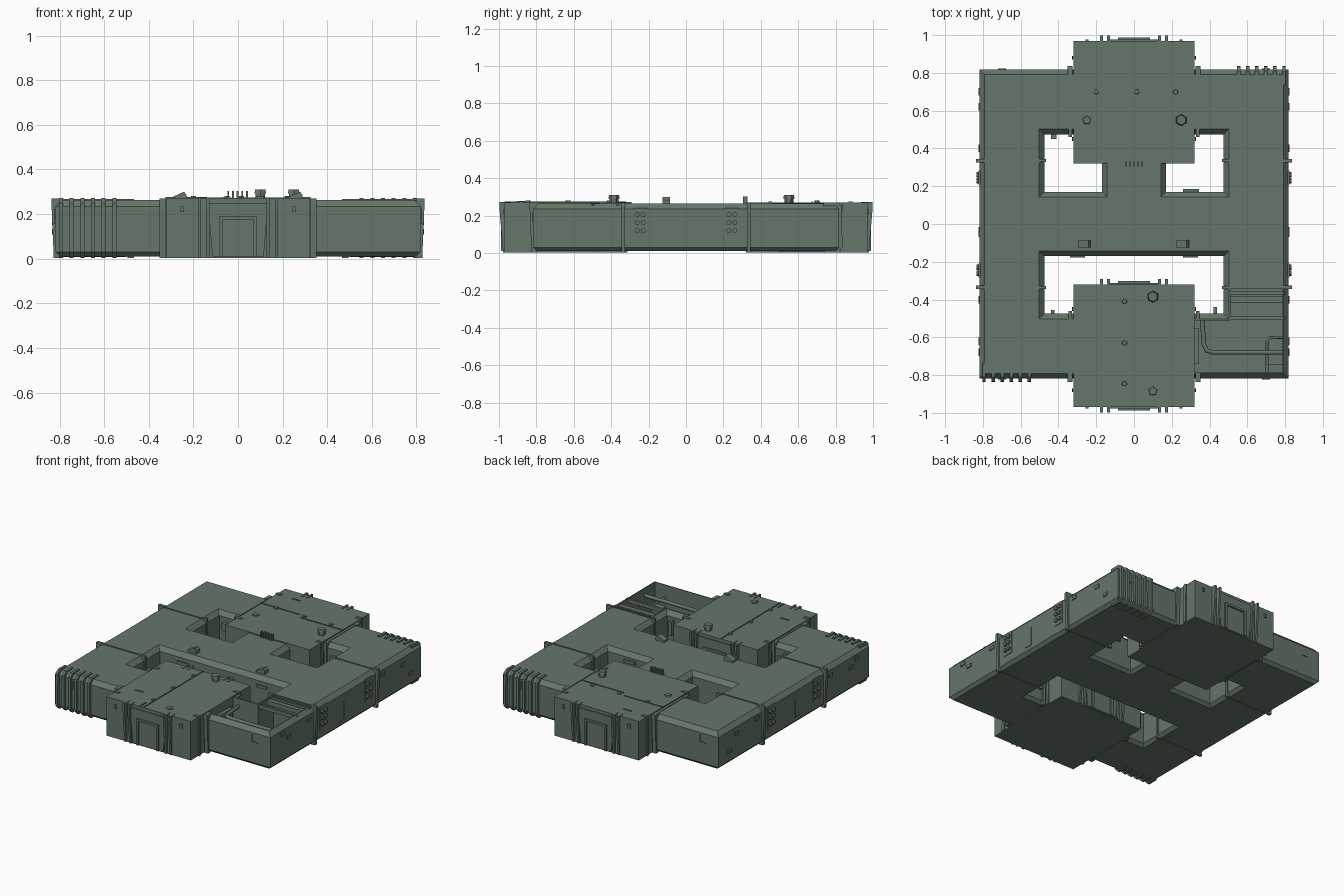
import bpy, bmesh, math
from mathutils import Vector, Matrix

if "Cube" in bpy.data.objects:
    bpy.data.objects.remove(bpy.data.objects["Cube"])

hull_mat = bpy.data.materials.new("grey_green_hull")
hull_mat.diffuse_color = (0.132, 0.180, 0.145, 1)
hull_mat.use_nodes = True
hull_mat.node_tree.nodes["Principled BSDF"].inputs["Base Color"].default_value = hull_mat.diffuse_color


def finish(bm, name):
    bmesh.ops.recalc_face_normals(bm, faces=bm.faces)
    me = bpy.data.meshes.new(name)
    bm.to_mesh(me)
    bm.free()
    ob = bpy.data.objects.new(name, me)
    me.materials.append(hull_mat)
    bpy.context.collection.objects.link(ob)
    return ob


def add_box(bm, x0, x1, y0, y1, z0, z1):
    m = Matrix.Translation(((x0 + x1) / 2, (y0 + y1) / 2, (z0 + z1) / 2)) @ \
        Matrix.Diagonal((abs(x1 - x0), abs(y1 - y0), abs(z1 - z0), 1))
    bmesh.ops.create_cube(bm, size=1, matrix=m)


def boxes(name, items):
    bm = bmesh.new()
    for it in items:
        add_box(bm, *it)
    return finish(bm, name)


def add_prism(bm, pts, offset):
    """Closed outline extruded along an offset vector."""
    a = [bm.verts.new(p) for p in pts]
    b = [bm.verts.new(Vector(p) + Vector(offset)) for p in pts]
    n = len(pts)
    bm.faces.new(a)
    bm.faces.new(b[::-1])
    for i in range(n):
        bm.faces.new((a[i], a[(i + 1) % n], b[(i + 1) % n], b[i]))


def add_cyl(bm, loc, r1, r2, h, seg=6, axis='Z', turn=0):
    rot = Matrix.Rotation(turn, 4, 'Z')
    if axis == 'X':
        rot = Matrix.Rotation(math.pi / 2, 4, 'Y')
    bmesh.ops.create_cone(bm, cap_ends=True, segments=seg, radius1=r1, radius2=r2, depth=h,
                          matrix=Matrix.Translation(loc) @ rot)


def corridor(name, x0, x1, y0, y1):
    """Block with chamfered roof edge and small chamfer under."""
    bm = bmesh.new()
    rings = []
    for z, d in ((0.01, 0.02), (0.03, 0), (0.235, 0), (0.264, 0.027)):
        rings.append([bm.verts.new(p) for p in ((x0 + d, y0 + d, z), (x1 - d, y0 + d, z),
                                                (x1 - d, y1 - d, z), (x0 + d, y1 - d, z))])
    bm.faces.new(rings[0][::-1])
    bm.faces.new(rings[-1])
    for lo, hi in zip(rings, rings[1:]):
        for i in range(4):
            j = (i + 1) % 4
            bm.faces.new((lo[i], lo[j], hi[j], hi[i]))
    return finish(bm, name)


def boolean(ob, other, op):
    m = ob.modifiers.new(op, 'BOOLEAN')
    m.operation, m.solver, m.object = op, 'EXACT', other
    bpy.context.view_layer.objects.active = ob
    bpy.ops.object.modifier_apply(modifier=m.name)
    bpy.data.objects.remove(other)


O, I = 0.818, 0.475
# corridor ring, crossbar and connector joined into one hull
hull = corridor("corridor_hull", -O, -I, -O, O)
for args in ((I, O, -O, O), (-O, O, I, O), (-O, O, -O, -I), (-0.6, 0.6, -0.17, 0.17), (-0.17, 0.17, 0, 0.45)):
    boolean(hull, corridor("part", *args), 'UNION')
# open roof over the front right corner
for b in ((0.25, 0.785, -0.785, -0.51, 0.04, 0.5), (0.51, 0.785, -0.77, -0.345, 0.04, 0.5)):
    boolean(hull, boxes("cutter", [b]), 'DIFFERENCE')

# front and back rooms
boxes("front_room", [(-0.32, 0.32, -0.97, -0.32, 0.004, 0.271)])
boxes("back_room", [(-0.32, 0.32, 0.32, 0.97, 0.004, 0.271)])

# doors: tapered frame, panel
bm = bmesh.new()
for y, d in ((-0.97, -1), (0.97, 1), (-0.32, 1)):
    add_prism(bm, [(-0.115, y, 0.01), (0.115, y, 0.01), (0.135, y, 0.25), (-0.135, y, 0.25)], (0, d * 0.008, 0))
    for x0, x1, z0, z1 in ((-0.085, -0.068, 0.01, 0.19), (0.068, 0.085, 0.01, 0.19), (-0.085, 0.085, 0.175, 0.19)):
        add_box(bm, x0, x1, y, y + d * 0.018, z0, z1)
finish(bm, "doors")

# slanted wall straps with roof clamps
bm = bmesh.new()


def strap(x, y, nx, ny, out=0.02, w=0.02, top=0.272):
    n, t = Vector((nx, ny, 0)), Vector((-ny, nx, 0)) * w
    p = Vector((x, y, 0)) - t / 2
    prof = ((-0.02, 0.004), (0.008, 0.004), (out, top - 0.03), (out, top), (-0.035, top))
    add_prism(bm, [p + n * a + Vector((0, 0, z)) for a, z in prof], t)


for s in (-1, 1):
    for x in (0.135, 0.172):
        strap(s * x, -0.97, 0, -1, 0.028, 0.014, 0.274)
        strap(s * x, 0.97, 0, 1, 0.028, 0.014, 0.274)
        strap(s * x, -0.32, 0, 1, 0.028, 0.014, 0.274)
    for q in (-1, 1):
        strap(s * 0.338, q * O, 0, q, 0.018, 0.026, 0.27)
        strap(s * 0.338, q * I, 0, -q, 0.014, 0.02, 0.268)
        strap(s * O, q * 0.335, s, 0, 0.018, 0.02, 0.27)
        strap(s * I, q * 0.335, -s, 0, 0.008, 0.016, 0.268)
        for y in (0.45, 0.88):
            strap(s * 0.32, q * y, s, 0, 0.006, 0.02, 0.276)
finish(bm, "wall_straps")

# thin seams on roofs and undersides
seams = []
for s in (-1, 1):
    for y in (-0.335, 0.325):
        a, b = sorted((s * 0.5, s * 0.79))
        seams.append((a, b, y - 0.004, y + 0.004, 0.007, 0.268))
    seams.append((s * 0.335 - 0.006, s * 0.335 + 0.006, 0.5, 0.79, 0.007, 0.267))
seams += [(-0.337, -0.325, -0.79, -0.5, 0.007, 0.267),
          (-0.043, -0.037, -0.97, -0.32, 0.1, 0.275), (-0.32, -0.03, 0.707, 0.713, 0.1, 0.275),
          (0.0, 0.32, 0.672, 0.678, 0.1, 0.275), (-0.2, -0.14, 0.87, 0.877, 0.1, 0.276),
          (-0.23, -0.17, -0.79, -0.783, 0.1, 0.276), (-0.07, -0.064, -0.97, -0.9, 0.1, 0.276)]
boxes("panel_seams", seams)

# curved cooling fins at two opposite corners
bm = bmesh.new()
for s in (-1, 1):
    prof = ((0.735, 0.271), (0.81, 0.271), (0.834, 0.25), (0.836, 0.03), (0.81, 0.003), (0.74, 0.003))
    for i in range(6):
        x = s * (0.545 + i * 0.048)
        add_prism(bm, [(x, s * y, z) for y, z in prof], (s * 0.018, 0, 0))
finish(bm, "corner_fins")

# side wall plates with hexagonal caps
bm = bmesh.new()
for s in (-1, 1):
    for q in (-1, 1):
        yc = q * 0.245
        add_box(bm, s * 0.80, s * 0.822, yc - 0.037, yc + 0.037, 0.085, 0.24)
        for dy in (-0.016, 0.016):
            for z in (0.12, 0.163, 0.206):
                add_cyl(bm, (s * 0.824, yc + dy, z), 0.014, 0.014, 0.02, 6, 'X')
finish(bm, "side_vent_plates")

# roof hatches, beacons and bolts
bm = bmesh.new()
for x, y in ((0.25, 0.55), (0.1, -0.385)):
    add_cyl(bm, (x, y, 0.28), 0.024, 0.024, 0.03, 6)
    add_cyl(bm, (x, y, 0.301), 0.031, 0.026, 0.018, 6)
for x, y in ((-0.25, 0.55), (0.1, -0.885)):
    add_cyl(bm, (x, y, 0.272), 0.026, 0.022, 0.012, 5)
for x, y in ((-0.2, 0.7), (0.015, 0.7), (0.22, 0.7), (-0.05, -0.41), (-0.05, -0.63), (-0.05, -0.845)):
    add_cyl(bm, (x, y, 0.273), 0.015, 0.013, 0.014, 6)
finish(bm, "roof_hatches")

# tilted lamps on the crossbar
bm = bmesh.new()
for s in (-1, 1):
    x = s * 0.26
    add_prism(bm, [(x - 0.035, -0.125, 0.26), (x + 0.03, -0.125, 0.26), (x + 0.03, -0.125, 0.285),
                   (x + 0.018, -0.125, 0.3), (x - 0.035, -0.125, 0.276)], (0, 0.04, 0))
finish(bm, "roof_lamps")

# small row of roof fins beside the back room
boxes("roof_fin_row", [(-0.048 + i * 0.021, -0.04 + i * 0.021, 0.305, 0.33, 0.25, 0.303) for i in range(5)])

# small wall boxes, lights and angle marks
bits = []
for s in (-1, 1):
    for y, z in ((0.62, 0.19), (-0.62, 0.17), (-0.4, 0.2), (0.4, 0.21), (0.7, 0.1), (-0.68, 0.21)):
        bits.append((s * 0.8, s * 0.824, y - 0.02, y + 0.02, z - 0.012, z + 0.012))
    bits.append((s * 0.8, s * 0.822, -0.022, -0.016, 0.06, 0.18))
    bits.append((s * 0.8, s * 0.822, -0.07, -0.016, 0.055, 0.061))
    for q in (-1, 1):
        bits.append((s * 0.242, s * 0.258, q * 0.95, q * 0.978, 0.21, 0.235))
        bits.append((s * 0.677, s * 0.683, q * 0.8, q * 0.822, 0.17, 0.22))
        bits.append((s * 0.68, s * 0.72, q * 0.8, q * 0.822, 0.168, 0.174))
    bits.append((s * 0.26, s * 0.34, -0.165, -0.178, 0.19, 0.21))
bits += [(0.26, 0.345, 0.165, 0.185, 0.2, 0.22), (-0.44, -0.41, 0.45, 0.48, 0.15, 0.2),
         (0.42, 0.44, -0.48, -0.44, 0.12, 0.22), (-0.44, -0.42, -0.48, -0.455, 0.12, 0.22)]
boxes("wall_fittings", bits)

# beams and equipment inside the open corner
boxes("open_corner_beams", [(0.5, 0.8, -0.372, -0.358, 0.235, 0.262), (0.5, 0.8, -0.415, -0.385, 0.225, 0.255),
                            (0.5, 0.8, -0.505, -0.49, 0.235, 0.26), (0.32, 0.345, -0.74, -0.55, 0.04, 0.21),
                            (0.7, 0.785, -0.785, -0.745, 0.04, 0.12)])


def pipe(name, pts, r):
    cu = bpy.data.curves.new(name, 'CURVE')
    cu.dimensions, cu.bevel_depth, cu.bevel_resolution, cu.use_fill_caps = '3D', r, 1, True
    sp = cu.splines.new('POLY')
    sp.points.add(len(pts) - 1)
    for p, c in zip(sp.points, pts):
        p.co = (*c, 1)
    cu.materials.append(hull_mat)
    bpy.context.collection.objects.link(bpy.data.objects.new(name, cu))


pipe("main_pipe", [(0.36, -0.5, 0.21), (0.37, -0.635, 0.21), (0.385, -0.67, 0.21), (0.42, -0.68, 0.21),
                   (0.8, -0.68, 0.21)], 0.012)
pipe("side_pipe", [(0.705, -0.785, 0.18), (0.705, -0.62, 0.18), (0.72, -0.6, 0.18), (0.8, -0.6, 0.18)], 0.008)
